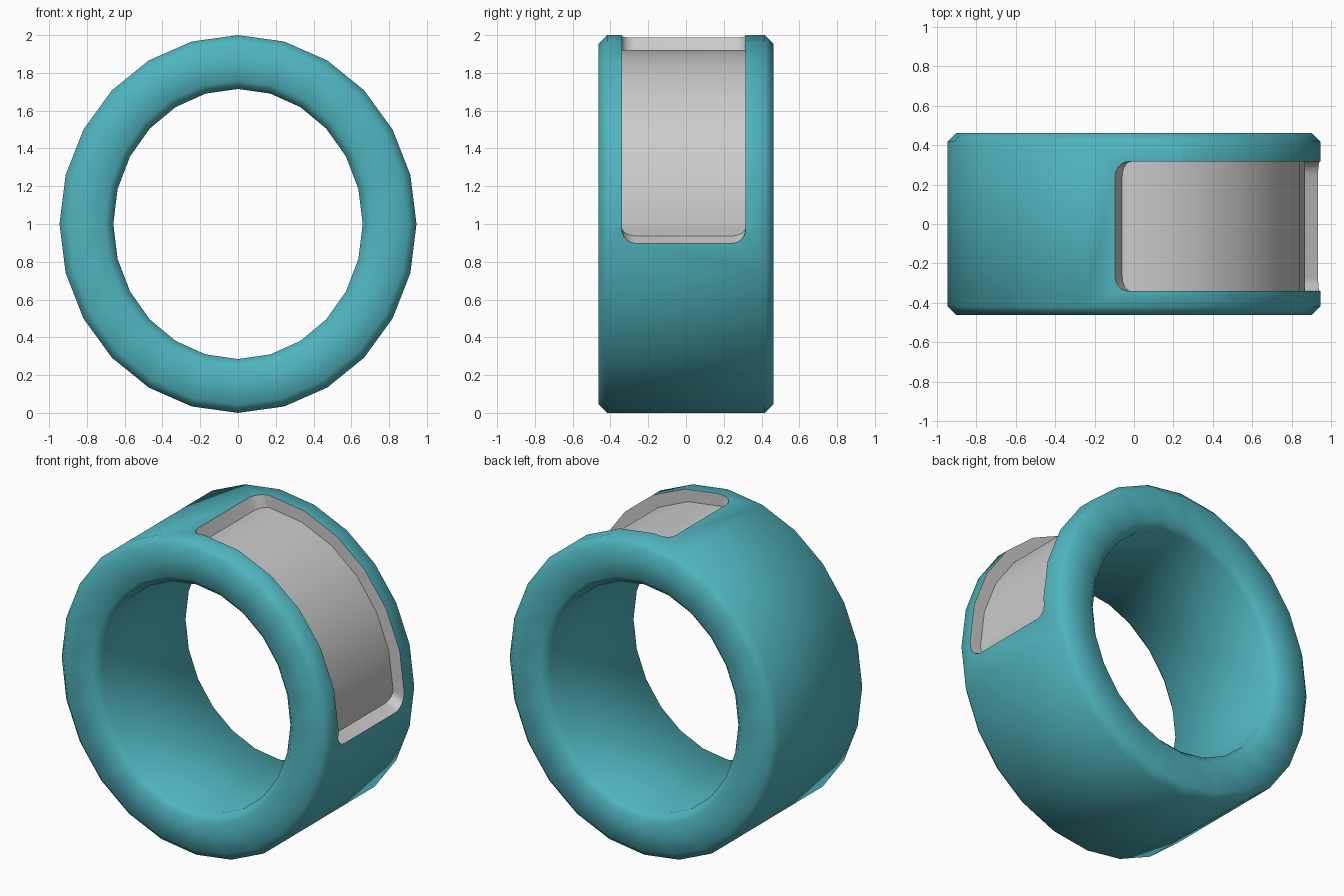
import bpy, bmesh
from math import cos, sin, radians, floor, pi

if "Cube" in bpy.data.objects:
    bpy.data.objects.remove(bpy.data.objects["Cube"])

RX, RZ, CZ = 0.945, 1.0, 1.0      # outer radii and centre height of the ring
HALF, BEV, WALL = 0.462, 0.045, 0.285
STEP = 15                          # 24-sided ring
DEPTH = 0.078                      # recess depth


def corner(k, d):
    a = radians(k * STEP)
    return (RX - d) * cos(a), CZ + (RZ - d) * sin(a)


def point(angle, d):
    """Point on the faceted ring outline, inset by d."""
    k = floor(angle / STEP)
    t = angle / STEP - k
    (x0, z0), (x1, z1) = corner(k, d), corner(k + 1, d)
    return x0 + (x1 - x0) * t, z0 + (z1 - z0) * t


def skin(name, rows, wrap):
    """Join rows of points, each a closed loop, into a mesh."""
    bm = bmesh.new()
    loops = [[bm.verts.new(p) for p in row] for row in rows]
    n, m = len(loops), len(loops[0])
    for i in range(n if wrap else n - 1):
        a, b = loops[i], loops[(i + 1) % n]
        for j in range(m):
            bm.faces.new((a[j], a[(j + 1) % m], b[(j + 1) % m], b[j]))
    if not wrap:
        bm.faces.new(loops[0])
        bm.faces.new(loops[-1])
    bmesh.ops.recalc_face_normals(bm, faces=bm.faces[:])
    me = bpy.data.meshes.new(name)
    bm.to_mesh(me)
    bm.free()
    ob = bpy.data.objects.new(name, me)
    bpy.context.collection.objects.link(ob)
    return ob


def material(name, col):
    m = bpy.data.materials.new(name)
    m.diffuse_color = col
    m.use_nodes = True
    m.node_tree.nodes["Principled BSDF"].inputs["Base Color"].default_value = m.diffuse_color
    return m


# Ring: bevelled rectangular section swept round the oval
section = [(0, HALF - BEV), (BEV, HALF), (WALL - BEV, HALF), (WALL, HALF - BEV)]
section += [(d, -y) for d, y in reversed(section)]
rows = []
for k in range(24):
    row = []
    for d, y in section:
        x, z = corner(k, d)
        row.append((x, y, z))
    rows.append(row)
ring = skin("ring_body", rows, True)
ring.data.materials.append(material("teal", (0.08, 0.46, 0.52, 1)))

# Recess cutter: rounded window following the facets of the ring
YC, YH, R = -0.012, 0.328, 0.075
cols = []                          # (outer angle, floor angle, half width)
for i in range(6):
    p = pi / 2 * i / 5
    cols.append((-7 + 5 * (1 - cos(p)), -4 + 3 * (1 - cos(p)), YH - R * (1 - sin(p))))
far = [(90 - a, 90 - f, h) for a, f, h in reversed(cols)]
cols += [(a, a, YH) for a in range(0, 91, STEP)] + far
rows = []
for a, f, h in cols:
    xo, zo = point(a, -0.05)
    xi, zi = point(f, DEPTH)
    rows.append([(xo, YC - h, zo), (xo, YC + h, zo), (xi, YC + h, zi), (xi, YC - h, zi)])
cutter = skin("recess_cutter", rows, False)
cutter.data.materials.append(material("recess_marker", (0.8, 0.8, 0.8, 1)))
cutter.hide_render = True

# Cut the window, then split its lining off as the grey screen
mod = ring.modifiers.new("recess", 'BOOLEAN')
mod.object = cutter
mod.operation = 'DIFFERENCE'
mod.solver = 'EXACT'
mod.material_mode = 'TRANSFER'
bpy.context.view_layer.objects.active = ring
ring.select_set(True)
bpy.ops.object.modifier_apply(modifier=mod.name)
bpy.data.objects.remove(cutter)
bpy.ops.object.shade_smooth_by_angle(angle=radians(50))
bpy.ops.object.mode_set(mode='EDIT')
bpy.ops.mesh.select_all(action='SELECT')
bpy.ops.mesh.separate(type='MATERIAL')
bpy.ops.object.mode_set(mode='OBJECT')
for ob in bpy.context.scene.objects:
    if ob is not ring and ob.name != ring.name:
        ob.name = "screen_recess"
